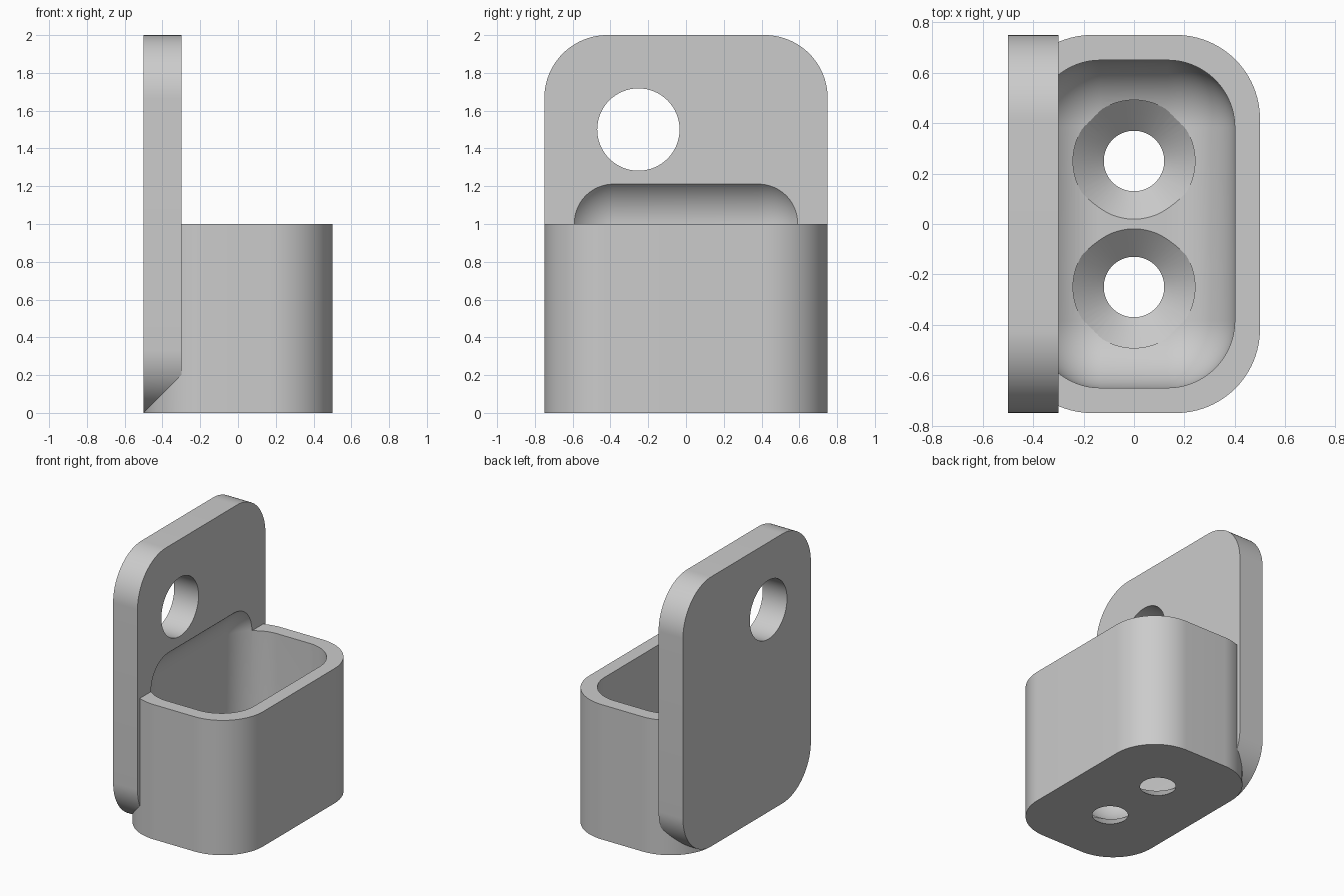
import bpy
import bmesh
import math
from mathutils import Matrix, Vector

cube = bpy.data.objects.get("Cube")
if cube:
    bpy.data.objects.remove(cube, do_unlink=True)

grey = bpy.data.materials.new("plain_grey")
grey.use_nodes = True
COLOUR = (0.6, 0.6, 0.6, 1.0)
grey.diffuse_color = COLOUR
grey.node_tree.nodes["Principled BSDF"].inputs["Base Color"].default_value = COLOUR


def finish(name, bm):
    bmesh.ops.recalc_face_normals(bm, faces=bm.faces)
    mesh = bpy.data.meshes.new(name)
    bm.to_mesh(mesh)
    bm.free()
    mesh.materials.append(grey)
    obj = bpy.data.objects.new(name, mesh)
    bpy.context.collection.objects.link(obj)
    return obj


def rounded_box(name, low, high, radius, axis=None, segments=24):
    """Box with rounded edges: those along one axis, or all of them."""
    low, high = Vector(low), Vector(high)
    bm = bmesh.new()
    bmesh.ops.create_cube(bm, size=1)
    bmesh.ops.scale(bm, vec=high - low, verts=bm.verts)
    bmesh.ops.translate(bm, vec=(low + high) / 2, verts=bm.verts)
    edges = [e for e in bm.edges if axis is None
             or abs((e.verts[0].co - e.verts[1].co).normalized()[axis]) > 0.9]
    bmesh.ops.bevel(bm, geom=edges, offset=radius, offset_type='OFFSET',
                    segments=segments, profile=0.5, affect='EDGES')
    return finish(name, bm)


def turned(name, profile, matrix, sides=64):
    """Solid of revolution from (radius, height) pairs, capped at both ends."""
    bm = bmesh.new()
    rings = []
    for r, z in profile:
        rings.append([bm.verts.new((r * math.cos(a), r * math.sin(a), z))
                      for a in (2 * math.pi * i / sides for i in range(sides))])
    for lower, upper in zip(rings, rings[1:]):
        for i in range(sides):
            j = (i + 1) % sides
            bm.faces.new((lower[i], lower[j], upper[j], upper[i]))
    bm.faces.new(rings[0][::-1])
    bm.faces.new(rings[-1])
    bm.transform(matrix)
    return finish(name, bm)


def combine(target, other, operation):
    mod = target.modifiers.new(operation.lower(), 'BOOLEAN')
    mod.operation = operation
    mod.solver = 'EXACT'
    mod.object = other
    bpy.context.view_layer.update()
    graph = bpy.context.evaluated_depsgraph_get()
    mesh = bpy.data.meshes.new_from_object(target.evaluated_get(graph))
    target.modifiers.clear()
    target.data = mesh
    bpy.data.objects.remove(other, do_unlink=True)


# Upright back plate joined to the pocket body
holder = rounded_box("wall_holder", (-0.5, -0.75, 0), (-0.3, 0.75, 2), 1 / 3, axis=0)
body = rounded_box("pocket_body", (-0.5, -0.75, 0), (0.5, 0.75, 1), 1 / 3, axis=2)
combine(holder, body, 'UNION')

# Pillow-shaped cavity that also bites into the plate
cavity = rounded_box("cavity_cutter", (-0.4, -0.65, 0.1), (0.4, 0.65, 1.27), 0.267)
combine(holder, cavity, 'DIFFERENCE')

# Countersunk holes in the floor
for y in (-0.25, 0.25):
    sink = turned("countersink_cutter",
                  [(0.12, -0.1), (0.12, 0), (0.242, 0.11), (0.242, 0.4)],
                  Matrix.Translation((0, y, 0)))
    combine(holder, sink, 'DIFFERENCE')

# Round hole through the plate
bore = turned("plate_hole_cutter", [(0.218, -0.3), (0.218, 0.3)],
              Matrix.Translation((-0.4, -0.252, 1.5)) @ Matrix.Rotation(math.pi / 2, 4, 'Y'))
combine(holder, bore, 'DIFFERENCE')

# Smooth curves, crisp edges
bpy.ops.object.select_all(action='DESELECT')
holder.select_set(True)
bpy.context.view_layer.objects.active = holder
bpy.ops.object.shade_smooth_by_angle(angle=math.radians(25))
